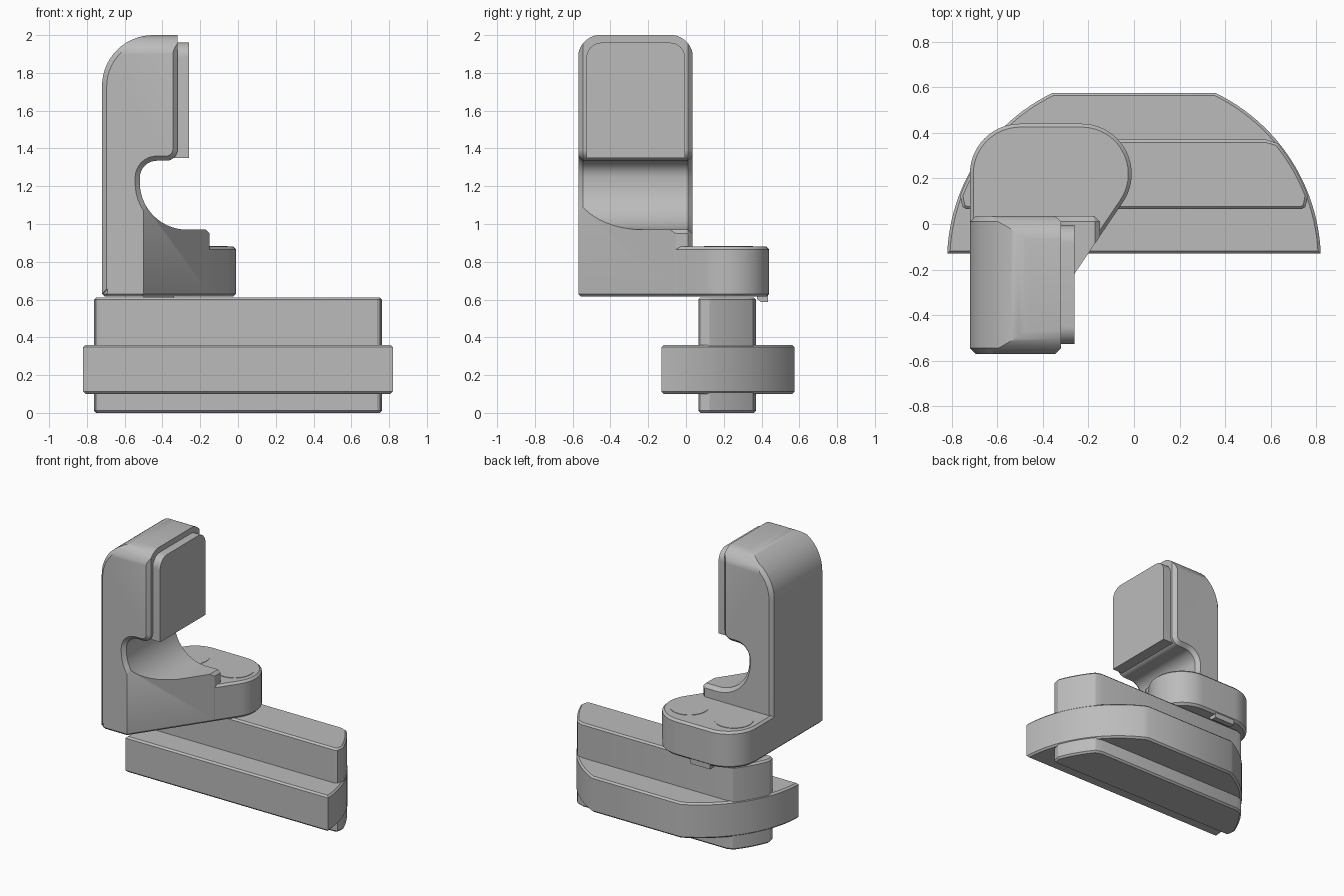
import bpy, bmesh, math

if "Cube" in bpy.data.objects:
    bpy.data.objects.remove(bpy.data.objects["Cube"])

grey = bpy.data.materials.new("mid_grey")
grey.diffuse_color = (0.5, 0.5, 0.5, 1)
grey.use_nodes = True
grey.node_tree.nodes["Principled BSDF"].inputs["Base Color"].default_value = grey.diffuse_color


def arc(cx, cy, r, a0, a1, n=14):
    """Points on a circular arc, angles in degrees."""
    angles = [math.radians(a0 + (a1 - a0) * i / n) for i in range(n + 1)]
    return [(cx + r * math.cos(a), cy + r * math.sin(a)) for a in angles]


def prism(name, pts, axis, lo, hi, bevel=0.0):
    """Extrude a profile along an axis, chamfering the rims of both ends."""
    place = {'x': lambda u, v, w: (w, u, v),
             'y': lambda u, v, w: (u, w, v),
             'z': lambda u, v, w: (u, v, w)}[axis]
    bm = bmesh.new()
    ends = [[bm.verts.new(place(u, v, w)) for u, v in pts] for w in (lo, hi)]
    caps = [bm.faces.new(e) for e in ends]
    n = len(pts)
    for i in range(n):
        j = (i + 1) % n
        bm.faces.new((ends[0][i], ends[0][j], ends[1][j], ends[1][i]))
    bmesh.ops.recalc_face_normals(bm, faces=bm.faces)
    if bevel:
        rim = list({e for c in caps for e in c.edges})
        bmesh.ops.bevel(bm, geom=rim, offset=bevel, segments=1, affect='EDGES')
    me = bpy.data.meshes.new(name)
    bm.to_mesh(me)
    bm.free()
    me.materials.append(grey)
    ob = bpy.data.objects.new(name, me)
    bpy.context.collection.objects.link(ob)
    return ob


def combine(ob, other, operation):
    """Apply a boolean and remove the helper."""
    m = ob.modifiers.new("combine", 'BOOLEAN')
    m.operation, m.object, m.solver = operation, other, 'EXACT'
    bpy.context.view_layer.objects.active = ob
    bpy.ops.object.modifier_apply(modifier=m.name)
    bpy.data.objects.remove(other, do_unlink=True)


def mirrored(half):
    return half + [(-x, y) for x, y in reversed(half)]


# Base flange: a flat-backed segment of a disc
CY, R = -0.163, 0.82
a_front = math.degrees(math.asin((-0.13 - CY) / R))
a_back = math.degrees(math.asin((0.575 - CY) / R))
prism("base_flange", mirrored(arc(0, CY, R, a_front, a_back, 24)),
      'z', 0.10, 0.36, 0.012)

# Upright web through the flange, ends following the same arc
rw = 0.815
a0 = math.degrees(math.asin((0.125 - CY) / rw))
a1 = math.degrees(math.asin((0.355 - CY) / rw))
web = [(0.735, 0.065), (0.752, 0.075), (0.757, 0.095)]
web += arc(0, CY, rw, a0, a1, 12) + [(0.58, 0.37)]
prism("base_web", mirrored(web), 'z', 0.0, 0.612, 0.012)

# Swivel plate with two rounded lobes and a slanted side
slant = math.radians(55.8)
plan = [(-0.69, -0.57), (-0.50, -0.57)]
plan += arc(-0.23, 0.22, 0.22, -34.2, 90, 20)
plan += arc(-0.50, 0.22, 0.22, 90, 180) + [(-0.72, -0.54)]
plate = prism("clamp_body", plan, 'z', 0.615, 0.88, 0.015)

# Jaw column with curved throat
side = [(-0.72, 0.63), (-0.15, 0.63), (-0.15, 0.95), (-0.17, 0.97)]
side += arc(-0.27, 1.22, 0.25, 270, 180)
side += arc(-0.43, 1.245, 0.09, 180, 90, 8)
side += arc(-0.38, 1.395, 0.06, 270, 360, 8)
side += [(-0.32, 2.0)] + arc(-0.45, 1.73, 0.27, 90, 180)
column = prism("column", side, 'y', -0.57, 0.035, 0.025)

# Round the head's top corners
head = [(-0.572, 0.5), (0.037, 0.5)]
head += arc(-0.083, 1.881, 0.12, 0, 90) + arc(-0.452, 1.881, 0.12, 90, 180)
combine(column, prism("rounding", head, 'x', -1.0, 0.5), 'INTERSECT')

# Trim the column's foot along the slanted side
dx, dy = math.cos(slant), math.sin(slant)
wedge = [(-0.5 - 0.1 * dx, -0.57 - 0.1 * dy), (0.6, -0.57 - 0.1 * dy),
         (-0.5 + dx, -0.57 + dy)]
combine(column, prism("trim", wedge, 'z', 0.5, 1.25), 'DIFFERENCE')
combine(plate, column, 'UNION')

# Jaw pad
pad = [(-0.527, 1.35), (-0.005, 1.35)]
pad += arc(-0.085, 1.88, 0.08, 0, 90, 10) + arc(-0.447, 1.88, 0.08, 90, 180, 10)
prism("jaw_pad", pad, 'x', -0.34, -0.26)

# Flush bolt heads on the plate
for label, x in (("left", -0.545), ("right", -0.185)):
    prism("bolt_head_" + label, arc(x, 0.225, 0.13, 0, 352.5, 47),
          'z', 0.86, 0.883)

# Small stop lip under the plate, behind the web
lip = [(0.375, 0.63), (0.375, 0.605), (0.395, 0.588), (0.435, 0.588), (0.435, 0.63)]
prism("stop_lip", lip, 'x', -0.50, -0.34)

# Smooth the curved walls, keep the edges crisp
bpy.ops.object.select_all(action='DESELECT')
for ob in bpy.context.scene.objects:
    ob.select_set(True)
    bpy.context.view_layer.objects.active = ob
bpy.ops.object.shade_smooth_by_angle(angle=math.radians(30))
